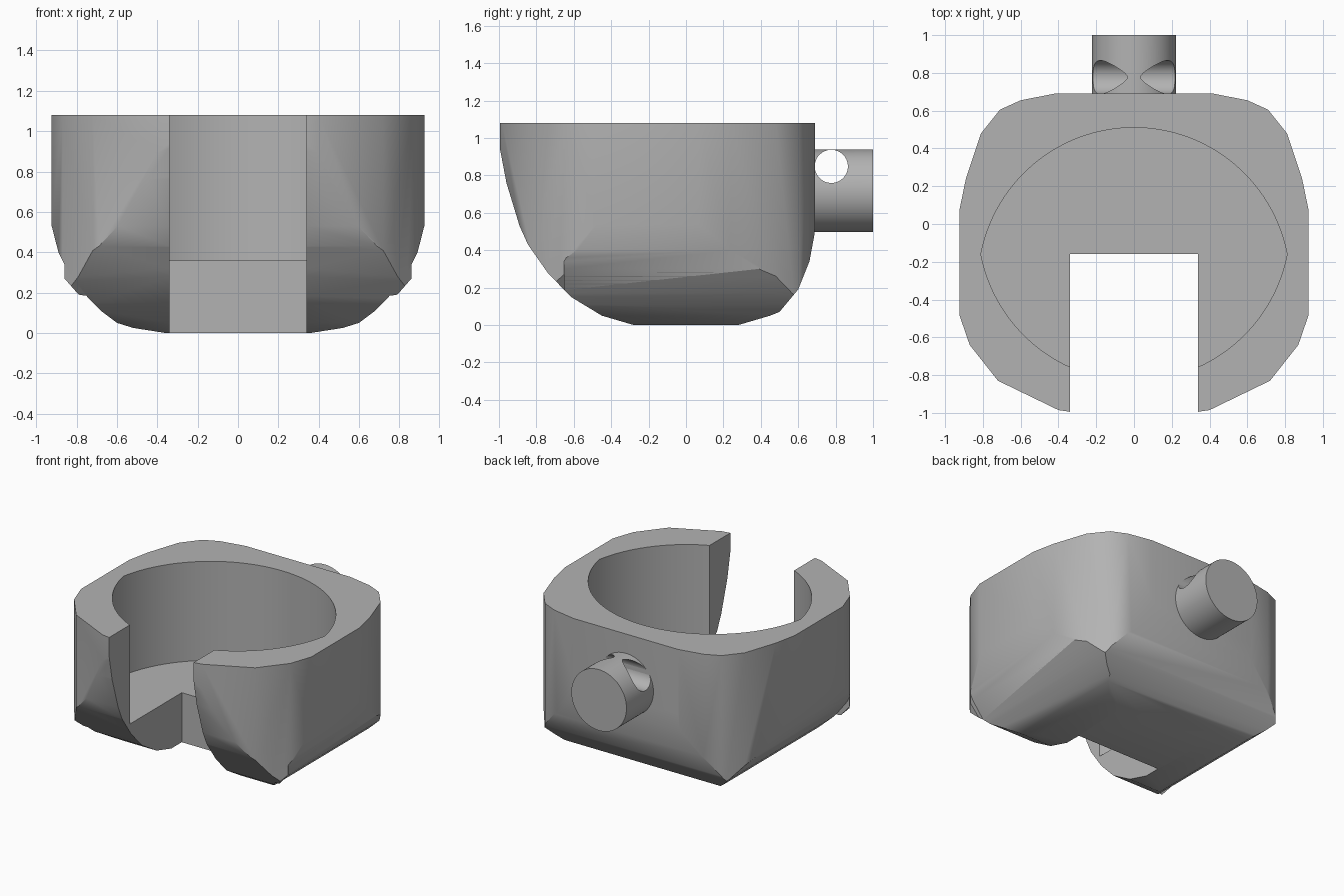
import bpy, math
from mathutils import Vector

cube = bpy.data.objects.get("Cube")
if cube:
    bpy.data.objects.remove(cube, do_unlink=True)

grey = bpy.data.materials.new("plain grey")
grey.use_nodes = True
grey.diffuse_color = (0.45, 0.45, 0.45, 1)
grey.node_tree.nodes["Principled BSDF"].inputs["Base Color"].default_value = (0.45, 0.45, 0.45, 1)


def prism(name, points, axis, low, high):
    """Extrude a 2D outline along one axis (the points give the other two, in order)."""
    n = len(points)
    verts = []
    for level in (low, high):
        for p in points:
            v = list(p)
            v.insert("xyz".index(axis), level)
            verts.append(v)
    faces = [list(range(n))[::-1], list(range(n, 2 * n))]
    faces += [[i, (i + 1) % n, n + (i + 1) % n, n + i] for i in range(n)]
    mesh = bpy.data.meshes.new(name)
    mesh.from_pydata(verts, [], faces)
    obj = bpy.data.objects.new(name, mesh)
    bpy.context.collection.objects.link(obj)
    mesh.materials.append(grey)
    bpy.context.view_layer.objects.active = obj
    bpy.ops.object.select_all(action='DESELECT')
    obj.select_set(True)
    bpy.ops.object.mode_set(mode='EDIT')
    bpy.ops.mesh.select_all(action='SELECT')
    bpy.ops.mesh.normals_make_consistent(inside=False)
    bpy.ops.object.mode_set(mode='OBJECT')
    return obj


def combine(obj, other, operation):
    """Apply a boolean and discard the helper."""
    mod = obj.modifiers.new("bool", 'BOOLEAN')
    mod.operation, mod.object, mod.solver = operation, other, 'EXACT'
    bpy.context.view_layer.objects.active = obj
    bpy.ops.object.modifier_apply(modifier=mod.name)
    bpy.data.objects.remove(other, do_unlink=True)


def circle(cx, cy, r, n=96):
    return [(cx + r * math.cos(math.tau * i / n), cy + r * math.sin(math.tau * i / n)) for i in range(n)]


def mirrored(half):
    return half + [(-x, y) for x, y in reversed(half)]


def smooth(obj, angle):
    bpy.ops.object.select_all(action='DESELECT')
    obj.select_set(True)
    bpy.context.view_layer.objects.active = obj
    bpy.ops.object.shade_smooth_by_angle(angle=math.radians(angle))


TOP = 1.08
plan = mirrored([(0.3, -1.0), (0.4, -0.985), (0.72, -0.83), (0.87, -0.64), (0.925, -0.48),
                 (0.925, 0.07), (0.89, 0.24), (0.81, 0.48), (0.71, 0.605), (0.6, 0.655), (0.42, 0.69)])
side = [(-1.0, 1.2), (-1.0, 0.97), (-0.96, 0.76), (-0.89, 0.53), (-0.845, 0.43), (-0.74, 0.28),
        (-0.615, 0.15), (-0.45, 0.05), (-0.28, 0), (0.28, 0), (0.45, 0.05), (0.5, 0.07),
        (0.6, 0.19), (0.66, 0.34), (0.688, 0.49), (0.7, 1.2)]
front = mirrored([(0.36, 0), (0.52, 0.025), (0.6, 0.05), (0.68, 0.11), (0.74, 0.17),
                  (0.84, 0.3), (0.89, 0.4), (0.926, 0.54), (0.93, 1.2)])
corner = mirrored([(0.7, 0.175), (0.79, 0.19), (0.86, 0.27), (0.86, 0.34), (0.89, 0.41), (0.926, 0.54), (0.93, 1.2)])

# Main body: the plan trimmed by the side and front profiles
body = prism("cup_body", plan, "z", -0.1, TOP)
combine(body, prism("side_profile", side, "x", -1.2, 1.2), 'INTERSECT')
lips = body.copy()
lips.data = body.data.copy()
bpy.context.collection.objects.link(lips)
combine(body, prism("front_profile", front, "y", -1.2, 1.2), 'INTERSECT')

# Overhanging lower front corners
combine(lips, prism("corner_profile", corner, "y", -1.2, -0.65), 'INTERSECT')
combine(body, lips, 'UNION')

# Lens-shaped bore and the open front slot
bore = prism("bore", circle(0, -0.315, 0.825, 160), "z", 0.36, 1.4)
combine(bore, prism("bore_arc", circle(0, -0.005, 0.825, 160), "z", 0.2, 1.5), 'INTERSECT')
combine(body, bore, 'DIFFERENCE')
combine(body, prism("slot", [(-0.34, -1.3), (0.34, -1.3), (0.34, -0.16), (-0.34, -0.16)], "z", -0.5, 1.6), 'DIFFERENCE')
smooth(body, 32)

# Rear pin with a cross hole
pin = prism("rear_pin", circle(0, 0.718, 0.2215), "y", 0.66, 1.0)
combine(pin, prism("pin_hole", circle(0.777, 0.848, 0.0885), "x", -0.5, 0.5), 'DIFFERENCE')
smooth(pin, 32)
